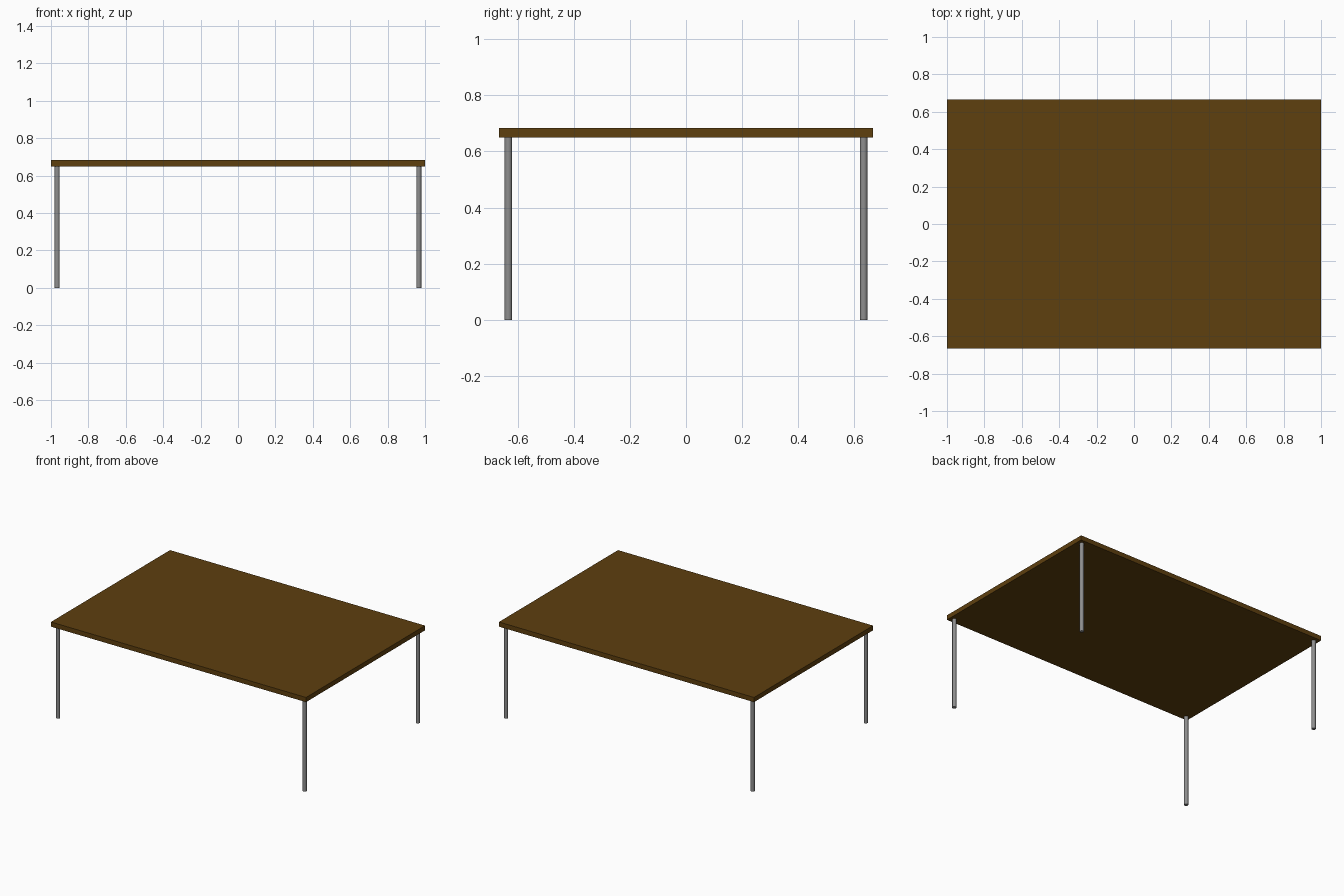
import bpy
import math

if "Cube" in bpy.data.objects:
    bpy.data.objects.remove(bpy.data.objects["Cube"])

WIDTH, DEPTH, THICK = 2.0, 1.333, 0.0333
LEG_HEIGHT, LEG_RADIUS, INSET = 0.65, 0.0133, 0.0333


def make_material(name, color):
    mat = bpy.data.materials.new(name)
    mat.diffuse_color = (*color, 1)
    mat.use_nodes = True
    mat.node_tree.nodes["Principled BSDF"].inputs["Base Color"].default_value = mat.diffuse_color
    return mat


wood = make_material("dark_brown_wood", (0.112, 0.05, 0.0045))
metal = make_material("dark_grey_metal", (0.27, 0.27, 0.27))

# Brown wooden top
bpy.ops.mesh.primitive_cube_add(size=1, location=(0, 0, LEG_HEIGHT + THICK / 2))
top = bpy.context.object
top.name = "table_top"
top.scale = (WIDTH, DEPTH, THICK)
bpy.ops.object.transform_apply(location=False, rotation=False, scale=True)
top.data.materials.append(wood)


# Slim round metal legs, one set in from each corner
def add_leg(name, sx, sy):
    bpy.ops.mesh.primitive_cylinder_add(
        vertices=24, radius=LEG_RADIUS, depth=LEG_HEIGHT,
        location=(sx * (WIDTH / 2 - INSET), sy * (DEPTH / 2 - INSET), LEG_HEIGHT / 2))
    leg = bpy.context.object
    leg.name = name
    leg.data.materials.append(metal)
    bpy.ops.object.shade_smooth_by_angle(angle=math.radians(30))


for row, sy in (("front", -1), ("back", 1)):
    for side, sx in (("left", -1), ("right", 1)):
        add_leg(f"{row}_{side}_leg", sx, sy)
